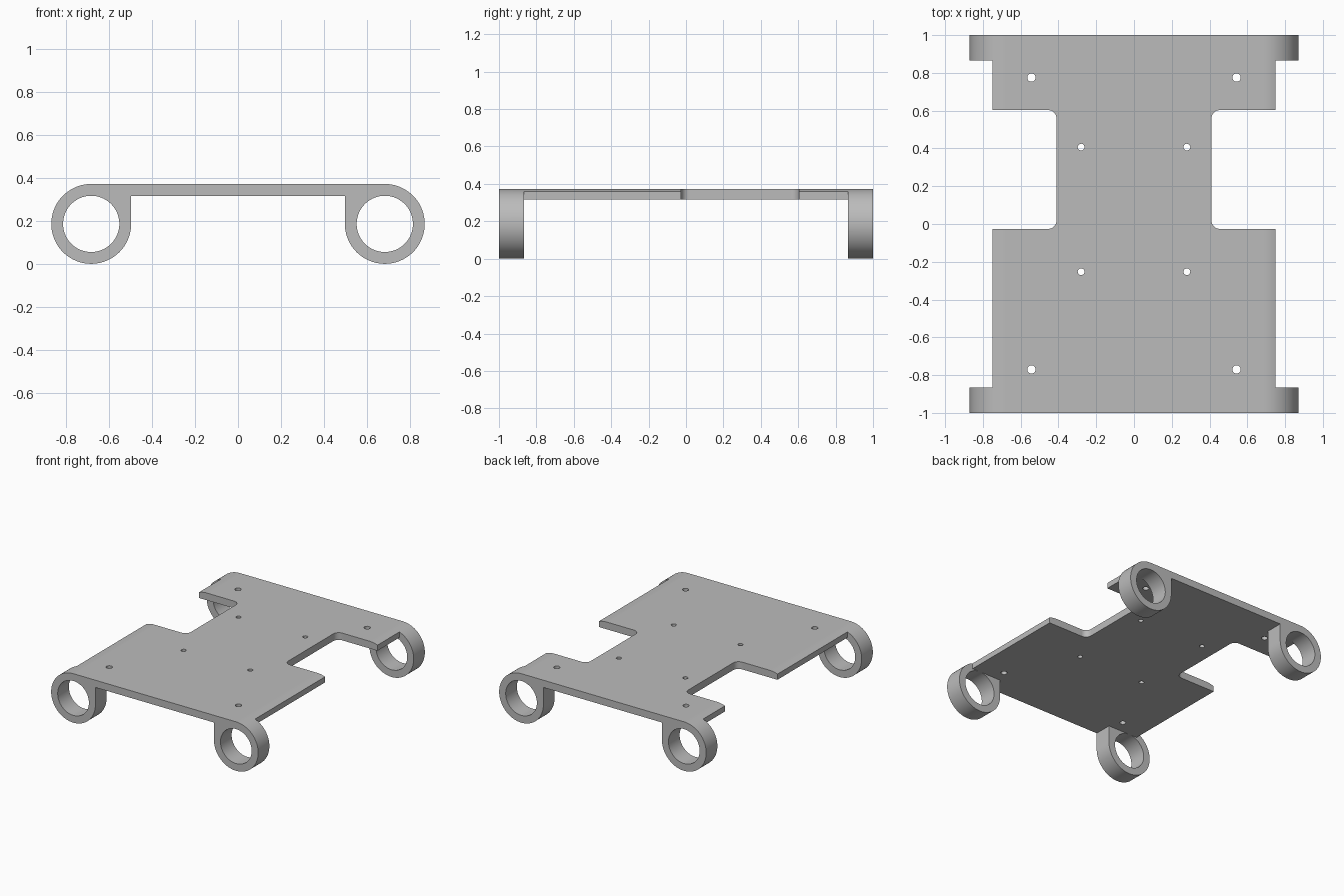
import bpy, bmesh
from math import cos, sin, radians

cube = bpy.data.objects.get("Cube")
if cube:
    bpy.data.objects.remove(cube, do_unlink=True)

# Main dimensions
RING_X, RING_R, BORE_R = 0.684, 0.186, 0.131
UNDER_Z, TOP_Z = 0.317, 0.372
FLANK_X = RING_X - RING_R
EDGE_X, RING_Y = 0.75, 0.866
NOTCH_X, NOTCH_LOW, NOTCH_HIGH, FILLET = 0.41, -0.026, 0.603, 0.045


def arc(cx, cy, r, start, end, steps):
    angles = [radians(start + (end - start) * i / steps) for i in range(steps + 1)]
    return [(cx + r * cos(a), cy + r * sin(a)) for a in angles]


def circle(cx, cy, r, steps):
    return arc(cx, cy, r, 0, 360, steps)[:-1]


def flip(points):
    return [(-x, y) for x, y in reversed(points)]


def add_prism(bm, points, low, high, along_y=False):
    """Extrude an outline along y (points are x, z) or z (points are x, y)."""
    place = (lambda p, d: (p[0], d, p[1])) if along_y else (lambda p, d: (p[0], p[1], d))
    a = [bm.verts.new(place(p, low)) for p in points]
    b = [bm.verts.new(place(p, high)) for p in points]
    bm.faces.new(a)
    bm.faces.new(b[::-1])
    for i in range(len(a)):
        j = (i + 1) % len(a)
        bm.faces.new((a[j], a[i], b[i], b[j]))


def make_object(name, prisms):
    bm = bmesh.new()
    for prism in prisms:
        add_prism(bm, *prism)
    bmesh.ops.recalc_face_normals(bm, faces=bm.faces)
    mesh = bpy.data.meshes.new(name)
    bm.to_mesh(mesh)
    bm.free()
    obj = bpy.data.objects.new(name, mesh)
    bpy.context.collection.objects.link(obj)
    return obj


def cut(target, name, prisms):
    cutter = make_object(name, prisms)
    cutter.hide_render = True
    mod = target.modifiers.new(name, 'BOOLEAN')
    mod.operation, mod.solver, mod.object = 'DIFFERENCE', 'EXACT', cutter
    bpy.context.view_layer.objects.active = target
    bpy.ops.object.modifier_apply(modifier=mod.name)
    bpy.data.objects.remove(cutter, do_unlink=True)


# Full-length body: deck with a round boss on each side
half = arc(RING_X, RING_R, RING_R, 90, -180, 72) + [(FLANK_X, UNDER_Z)]
frame = make_object("chassis_frame", [(half + flip(half), -1, 1, True)])

# Bores through the mounting rings
cut(frame, "ring_bores",
    [(circle(s * RING_X, RING_R, BORE_R, 96), -1.1, 1.1, True) for s in (-1, 1)])

# Remove everything under the deck between the end rings
cut(frame, "undercut",
    [([(-1, -1), (1, -1), (1, UNDER_Z), (-1, UNDER_Z)], -RING_Y, RING_Y, True)])

# Side outline with the filleted wheel notches
side = [(1, RING_Y), (EDGE_X, RING_Y), (EDGE_X, NOTCH_HIGH)]
side += arc(NOTCH_X + FILLET, NOTCH_HIGH - FILLET, FILLET, 90, 180, 12)
side += arc(NOTCH_X + FILLET, NOTCH_LOW + FILLET, FILLET, 180, 270, 12)
side += [(EDGE_X, NOTCH_LOW), (EDGE_X, -RING_Y), (1, -RING_Y)]
cut(frame, "side_outline", [(side, -0.1, 0.5), (flip(side), -0.1, 0.5)])

# Screw holes in the deck
holes = [(0.543, 0.775, 0.022), (0.28, 0.407, 0.018),
         (0.28, -0.253, 0.018), (0.543, -0.77, 0.022)]
cut(frame, "screw_holes",
    [(circle(s * x, y, r, 32), 0.25, 0.5) for x, y, r in holes for s in (-1, 1)])

# One grey material
grey = bpy.data.materials.new("plain grey")
grey.use_nodes = True
colour = (0.5, 0.5, 0.5, 1)
grey.diffuse_color = colour
for node in grey.node_tree.nodes:
    if node.type == 'BSDF_PRINCIPLED':
        node.inputs["Base Color"].default_value = colour
frame.data.materials.clear()
frame.data.materials.append(grey)

# Smooth curved walls, keep flat faces flat
bpy.ops.object.select_all(action='DESELECT')
frame.select_set(True)
bpy.context.view_layer.objects.active = frame
bpy.ops.object.shade_smooth_by_angle(angle=radians(30))
for poly in frame.data.polygons:
    poly.material_index = 0
    if max(abs(c) for c in poly.normal) > 0.9999:
        poly.use_smooth = False
